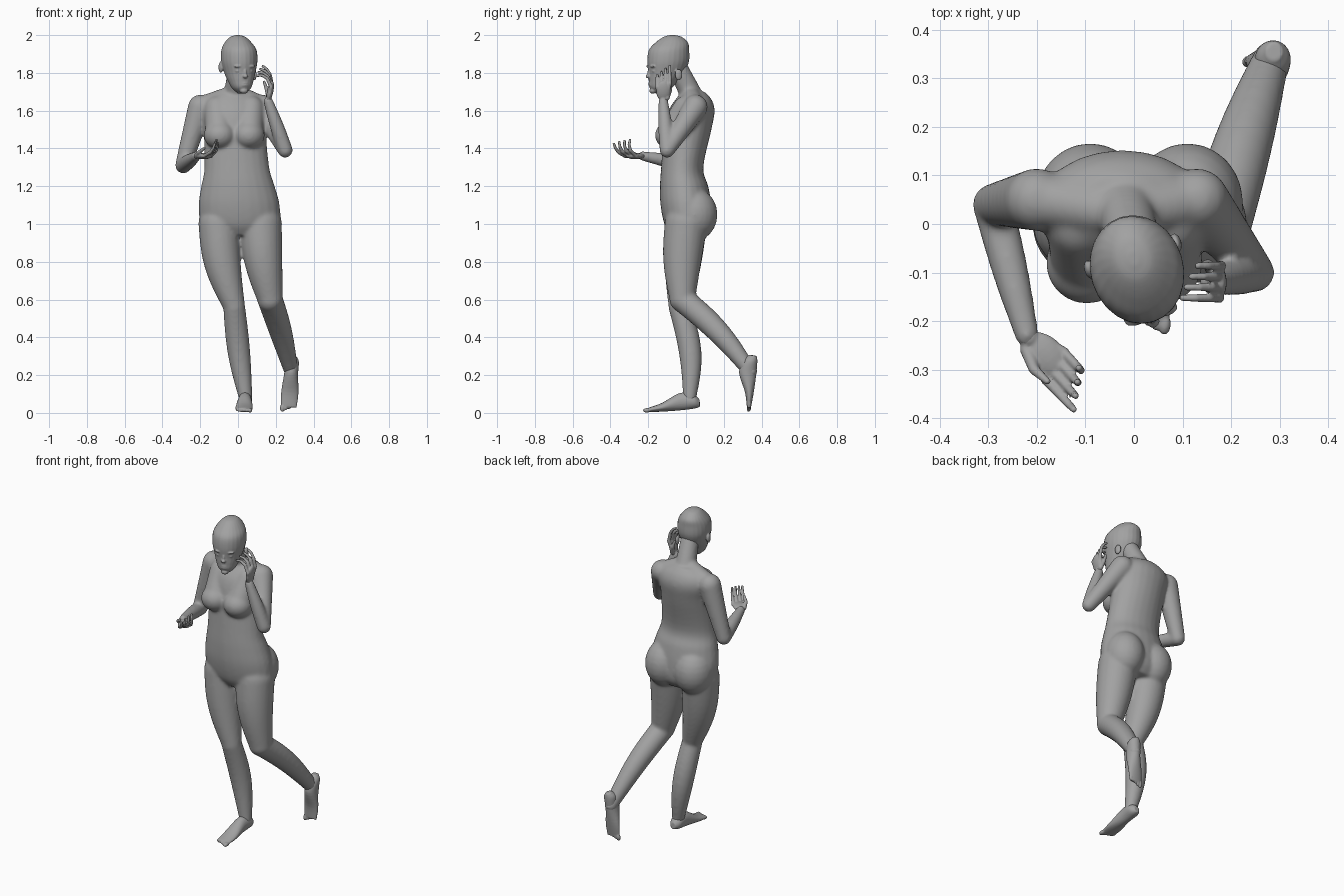
import bpy, bmesh, math
from mathutils import Vector, Matrix

cube = bpy.data.objects.get("Cube")
if cube:
    bpy.data.objects.remove(cube, do_unlink=True)

skin = bpy.data.materials.new("plain_grey")
skin.use_nodes = True
GREY = (.36, .36, .36, 1)
skin.diffuse_color = GREY
skin.node_tree.nodes["Principled BSDF"].inputs["Base Color"].default_value = GREY

SEGMENTS = 24
RIGHT, LEFT = 1, -1
UPRIGHT = Matrix.Identity(3)


def spline(points, steps=5):
    """Smooth curve through the given points (Catmull-Rom)."""
    pts = [Vector(p) for p in points]
    pts = [2 * pts[0] - pts[1]] + pts + [2 * pts[-1] - pts[-2]]
    curve = []
    for before, start, end, after in zip(pts, pts[1:], pts[2:], pts[3:]):
        for i in range(steps):
            t = i / steps
            bend = 2 * before - 5 * start + 4 * end - after
            twist = 3 * (start - end) + after - before
            curve.append(start + t / 2 * (end - before + t * (bend + t * twist)))
    return curve + [pts[-2]]


def loft(bm, rings, turn=UPRIGHT):
    """Closed tube through elliptical rings of (centre, half width, half depth)."""
    loops = []
    for centre, width, depth in rings:
        loop = []
        for k in range(SEGMENTS):
            angle = math.tau * k / SEGMENTS
            offset = Vector((width * math.cos(angle), depth * math.sin(angle), 0))
            loop.append(bm.verts.new(centre + turn @ offset))
        loops.append(loop)
    for low, high in zip(loops, loops[1:]):
        for k in range(SEGMENTS):
            n = (k + 1) % SEGMENTS
            bm.faces.new((low[k], low[n], high[n], high[k]))
    bm.faces.new(loops[0][::-1])
    bm.faces.new(loops[-1])


def stack(bm, rows, lean=lambda z: 0):
    """Loft along z from rows of (z, y, half width, half depth)."""
    loft(bm, [(Vector((lean(z), y, z)), w, d) for z, y, w, d in spline(rows)])


def blob(bm, centre, size):
    """Ellipsoid."""
    place = Matrix.Translation(centre) @ Matrix.Diagonal((*size, 1))
    bmesh.ops.create_uvsphere(bm, u_segments=SEGMENTS, v_segments=SEGMENTS // 2,
                              radius=1, matrix=place)


def limb(bm, start, end, r_start, r_end, swell=0, bow=(0, 0, 0)):
    """Tapered, round-ended limb that can swell and bow between its joints."""
    start, end = Vector(start), Vector(end)
    turn = (end - start).to_track_quat('Z', 'Y').to_matrix()
    rings = []
    steps = 10
    for i in range(steps + 1):
        t = i / steps
        arch = math.sin(math.pi * t)
        radius = r_start + (r_end - r_start) * t + swell * arch
        rings.append((start.lerp(end, t) + Vector(bow) * arch, radius, radius))
    loft(bm, rings, turn)
    blob(bm, start, [r_start] * 3)
    blob(bm, end, [r_end] * 3)


def frame(origin, forward, up):
    """Placement whose z runs forward and whose y points up."""
    z = Vector(forward).normalized()
    x = Vector(up).cross(z).normalized()
    turn = Matrix((x, z.cross(x), z)).transposed()
    return Matrix.Translation(origin) @ turn.to_4x4()


def finish(bm, name, voxel, smoothing, place=Matrix.Identity(4)):
    """Fuse the overlapping volumes into one smooth skin."""
    bmesh.ops.recalc_face_normals(bm, faces=bm.faces)
    bm.transform(place)
    mesh = bpy.data.meshes.new(name)
    bm.to_mesh(mesh)
    bm.free()
    mesh.materials.append(skin)
    ob = bpy.data.objects.new(name, mesh)
    bpy.context.collection.objects.link(ob)
    fuse = ob.modifiers.new("fuse", 'REMESH')
    fuse.mode = 'VOXEL'
    fuse.voxel_size = voxel
    fuse.use_smooth_shade = True
    relax = ob.modifiers.new("relax", 'SMOOTH')
    relax.iterations = smoothing
    bpy.ops.object.select_all(action='DESELECT')
    ob.select_set(True)
    bpy.context.view_layer.objects.active = ob
    bpy.ops.object.convert(target='MESH')


# Torso, neck, bust and seat
body = bmesh.new()
stack(body, [(.94, .01, .12, .09), (1, .01, .205, .125), (1.1, 0, .215, .135),
             (1.2, -.01, .195, .128), (1.3, -.02, .172, .112), (1.5, .01, .165, .125),
             (1.6, .03, .175, .122), (1.66, .04, .15, .095), (1.7, .04, .08, .06)],
      lean=lambda z: .06 * (1.2 - z))
limb(body, (-.02, .04, 1.66), (0, -.04, 1.82), .06, .053)
for side in (RIGHT, LEFT):
    bust = (-.02 - side * .077, -.08, 1.47)
    blob(body, bust, (.085, .085, .075))
    limb(body, (-.02 - side * .09, 0, 1.61), bust, .07, .075)
    blob(body, (.01 - side * .1, .045, 1.05), (.115, .122, .14))

# Standing right leg and trailing left leg
knee, ankle = (-.02, -.035, .56), (.04, .02, .08)
limb(body, (-.1, 0, 1), knee, .11, .058, .012, (-.02, 0, 0))
limb(body, knee, ankle, .058, .036, .013, (-.005, .03, 0))
knee, ankle = (.17, -.02, .6), (.282, .34, .22)
limb(body, (.12, 0, 1), knee, .113, .068, .01, (-.01, -.01, 0))
limb(body, knee, ankle, .067, .038, .008, (0, .01, .02))

# Arms, with muscle running from the neck to each shoulder
right_shoulder, left_shoulder = (-.2, .05, 1.62), (.13, .05, 1.62)
right_wrist, left_wrist = (-.22, -.23, 1.36), (.16, -.12, 1.65)
for shoulder in (right_shoulder, left_shoulder):
    limb(body, (-.01, .02, 1.69), shoulder, .05, .055)
elbow = (-.29, .04, 1.31)
limb(body, right_shoulder, elbow, .065, .043)
limb(body, elbow, right_wrist, .042, .025, .004)
elbow = (.25, -.1, 1.39)
limb(body, left_shoulder, elbow, .065, .04)
limb(body, elbow, left_wrist, .04, .026, .004)
finish(body, "body", .008, 14)

# Head, then features mirrored about the face
head = bmesh.new()
stack(head, [(1.69, -.05, .02, .02), (1.72, -.045, .05, .06), (1.76, -.03, .068, .08),
             (1.8, -.015, .081, .096), (1.86, -.005, .095, .112), (1.92, 0, .092, .108),
             (1.96, .015, .07, .088), (1.99, .02, .04, .05), (2, .02, .01, .015)])
blob(head, (0, -.106, 1.8), (.009, .014, .026))        # nose bridge
blob(head, (0, -.114, 1.782), (.014, .015, .011))      # nose tip
blob(head, (0, -.09, 1.705), (.022, .018, .015))       # chin
for z in (1.735, 1.746):
    blob(head, (0, -.1, z), (.022, .012, .007))        # lips
for side in (RIGHT, LEFT):
    blob(head, (side * .034, -.094, 1.81), (.015, .011, .008))          # eyelids
    blob(head, (side * .032, -.1, 1.835), (.026, .014, .008))           # brows
    blob(head, (side * .093, .025, 1.81 - side * .02), (.011, .02, .03))  # ears
turned = Matrix.Translation((.005, -.09, 0)) @ Matrix.Rotation(.3, 4, 'Z')
finish(head, "head", .004, 3, turned)


def foot(name, side, place):
    bm = bmesh.new()
    stack(bm, [(0, .03, .017, .02), (.03, .04, .036, .037), (.1, .045, .037, .046),
               (.2, .022, .046, .023), (.275, .013, .042, .011)])
    for i in range(5):
        size = 1 - i / 10
        across = side * (.033 - .017 * i)
        blob(bm, (across, .012, .28 - .006 * i), (.013 * size, .012 * size, .022 * size))
    finish(bm, name, .004, 2, place)


foot("right_foot", RIGHT, frame((.04, .075, .022), (-.01, -.28, -.02), (0, 0, 1)))
foot("left_foot", LEFT, frame((.288, .385, .3), (-.02, -.04, -.28), (0, -1, 0)))


def hand(name, side, place):
    bm = bmesh.new()
    blob(bm, (0, 0, 0), (.022, .02, .03))
    blob(bm, (0, 0, .055), (.038, .017, .055))
    for i in range(4):
        curl = .38 + .08 * i
        joint = Vector((side * (.034 - .022 * i), 0, .095 - .006 * i))
        limb(bm, (joint.x * .6, 0, .03), joint, .01, .011)
        for k, length in enumerate((.05, .033, .026)):
            angle = curl * (k + 1)
            tip = joint + length * Vector((0, -math.sin(angle), math.cos(angle)))
            limb(bm, joint, tip, .01 - k / 1000, .009 - k / 1000)
            joint = tip
    knuckle = (side * .037, -.02, .06)
    limb(bm, (side * .02, 0, .02), knuckle, .014, .011)
    limb(bm, knuckle, (side * .034, -.042, .097), .011, .007)
    finish(bm, name, .004, 2, place)


hand("right_hand", RIGHT, frame(right_wrist, (.085, -.09, 0), (0, 0, -1)))
hand("left_hand", LEFT, frame(left_wrist, (.2, 0, 1), (1, 0, 0)))
